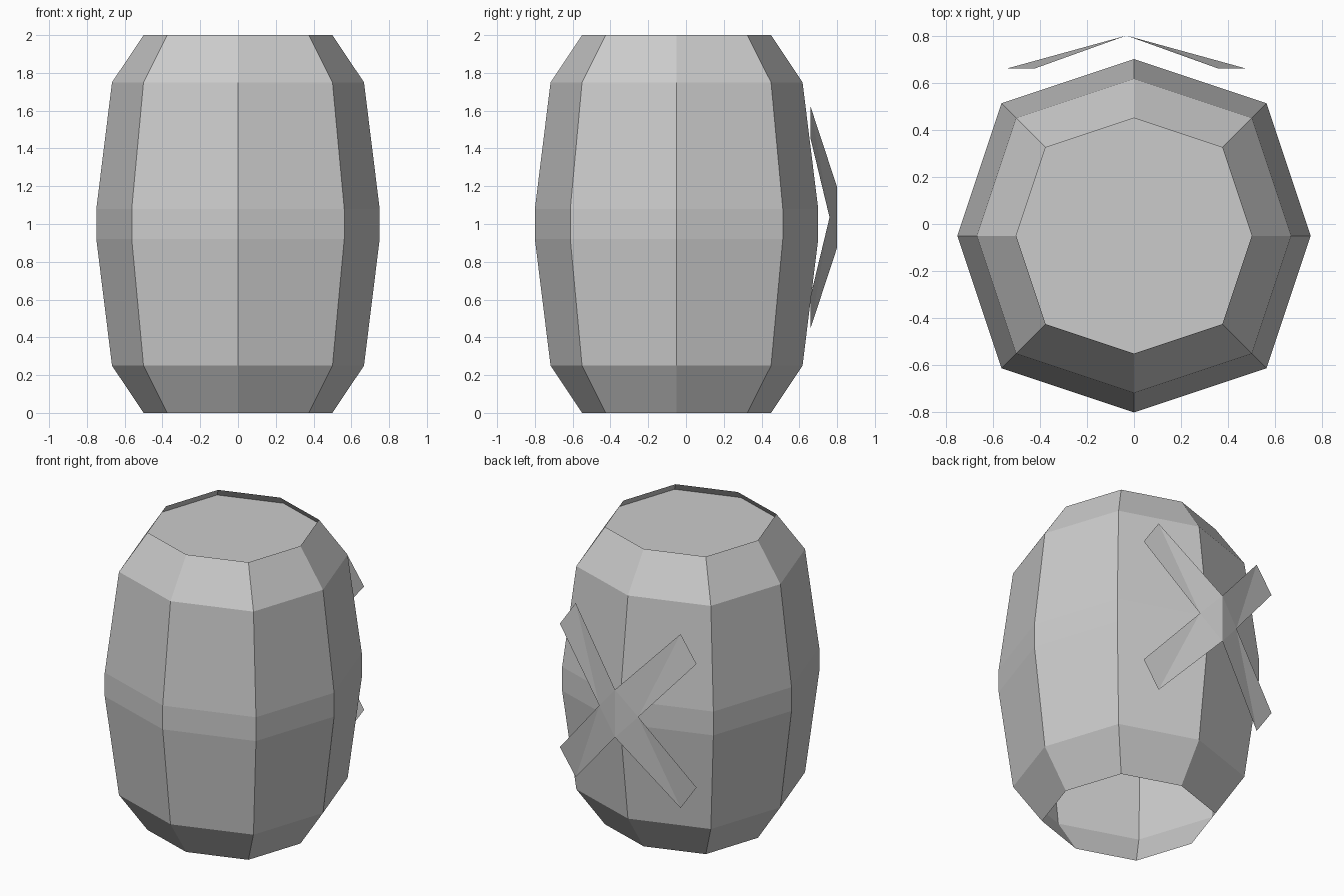
import bpy
import bmesh

cube = bpy.data.objects.get("Cube")
if cube:
    bpy.data.objects.remove(cube, do_unlink=True)

grey = bpy.data.materials.new("light_grey")
grey.use_nodes = True
grey.diffuse_color = (0.6, 0.6, 0.6, 1)
grey.node_tree.nodes["Principled BSDF"].inputs["Base Color"].default_value = (0.6, 0.6, 0.6, 1)

CENTRE_Y = -0.05
# Unit octagon whose diagonal corners sit at three quarters
OCTAGON = [(1, 0), (.75, .75), (0, 1), (-.75, .75),
           (-1, 0), (-.75, -.75), (0, -1), (.75, -.75)]


def finish(bm, name):
    mesh = bpy.data.meshes.new(name)
    bm.to_mesh(mesh)
    bm.free()
    mesh.materials.append(grey)
    obj = bpy.data.objects.new(name, mesh)
    bpy.context.collection.objects.link(obj)
    return obj


def ring(bm, radius, z):
    return [bm.verts.new((x * radius, y * radius + CENTRE_Y, z)) for x, y in OCTAGON]


# Barrel wall: stacked octagons, open underneath
bm = bmesh.new()
profile = [(.5, 0), (.667, .25), (.75, .92), (.75, 1.08), (.667, 1.75), (.5, 2)]
rings = [ring(bm, r, z) for r, z in profile]
for low, high in zip(rings, rings[1:]):
    for i in range(8):
        j = (i + 1) % 8
        bm.faces.new((low[i], low[j], high[j], high[i]))
finish(bm, "barrel_wall")

# Lid, sunk slightly below the rim
bm = bmesh.new()
bm.faces.new(ring(bm, .533, 1.95))
finish(bm, "barrel_lid")

# Crossed strap on the back: one arm and a quarter of the hub, mirrored to four
bm = bmesh.new()
CROSS_X, CROSS_Z = -.032, 1.035
for sx in (1, -1):
    for sz in (1, -1):
        def point(x, y, z):
            return bm.verts.new((CROSS_X + sx * x, y, CROSS_Z + sz * z))
        hub = point(0, .8, 0)
        notch = point(0, .8, .16)
        side = point(.145, .76, 0)
        inner = point(.39, .66, .585)
        outer = point(.508, .66, .415)
        for corners in ((hub, notch, side), (notch, inner, side), (inner, outer, side)):
            bm.faces.new(corners if sx * sz > 0 else corners[::-1])
bmesh.ops.remove_doubles(bm, verts=bm.verts, dist=.001)
finish(bm, "crossed_strap")
